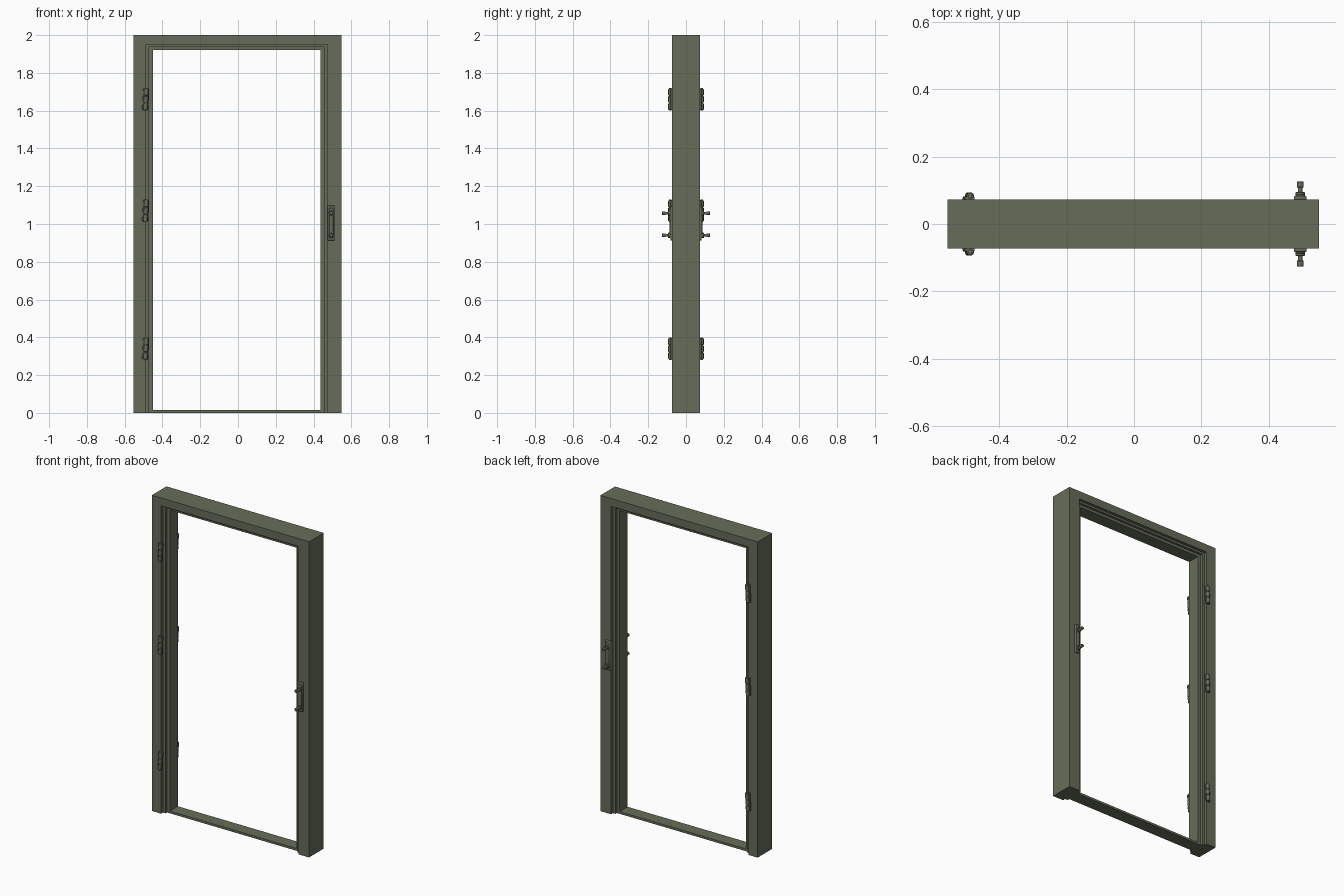
import bpy, bmesh, math
from mathutils import Matrix, Vector

cube = bpy.data.objects.get("Cube")
if cube:
    bpy.data.objects.remove(cube, do_unlink=True)

# Single painted-metal colour
olive = bpy.data.materials.new("olive_paint")
olive.use_nodes = True
COLOUR = (0.135, 0.152, 0.102, 1)
olive.diffuse_color = COLOUR
bsdf = next(n for n in olive.node_tree.nodes if n.type == 'BSDF_PRINCIPLED')
bsdf.inputs["Base Color"].default_value = COLOUR
bsdf.inputs["Roughness"].default_value = 0.7


def finish(name, bm, bevel=0.0):
    bmesh.ops.recalc_face_normals(bm, faces=bm.faces)
    mesh = bpy.data.meshes.new(name)
    bm.to_mesh(mesh)
    bm.free()
    mesh.materials.append(olive)
    obj = bpy.data.objects.new(name, mesh)
    bpy.context.collection.objects.link(obj)
    if bevel:
        mod = obj.modifiers.new("soft_edges", 'BEVEL')
        mod.width = bevel
        mod.segments = 2
        mod.limit_method = 'ANGLE'
    bpy.ops.object.select_all(action='DESELECT')
    obj.select_set(True)
    bpy.context.view_layer.objects.active = obj
    bpy.ops.object.shade_smooth_by_angle(angle=math.radians(35))
    return obj


def add_box(bm, centre, size):
    bmesh.ops.create_cube(bm, size=1, matrix=Matrix.Translation(centre)
                          @ Matrix.Diagonal(Vector(size).to_4d()))


def add_rod(bm, centre, radius, length, along_y=False):
    turn = Matrix.Rotation(math.pi / 2, 4, 'X') if along_y else Matrix()
    bmesh.ops.create_cone(bm, cap_ends=True, segments=14, radius1=radius,
                          radius2=radius, depth=length,
                          matrix=Matrix.Translation(centre) @ turn)


# Door frame: stepped profile swept up, across and down with mitred corners
# Each level is (left x, right x, top z), from the outside to the opening
levels = [(-0.553, 0.549, 2.0), (-0.488, 0.474, 1.95),
          (-0.47, 0.456, 1.937), (-0.45, 0.437, 1.92)]
half = [(0, 0.073), (1, 0.073), (1, 0.055), (2, 0.055), (2, 0.04), (3, 0.04)]
profile = [(i, -y) for i, y in half] + [(i, y) for i, y in reversed(half)]
bm = bmesh.new()
strands = []
for i, y in profile:
    left, right, top = levels[i]
    path = [(left, 0), (left, top), (right, top), (right, 0)]
    strands.append([bm.verts.new((x, y, z)) for x, z in path])
for a, b in zip(strands, strands[1:] + strands[:1]):
    for k in range(3):
        bm.faces.new((a[k], a[k + 1], b[k + 1], b[k]))
for end in (0, 3):
    bm.faces.new([s[end] for s in strands])
finish("door_frame", bm)

# Threshold strip between the posts
bm = bmesh.new()
add_box(bm, (-0.0065, 0, 0.007), (0.89, 0.08, 0.014))
finish("threshold", bm)

for side, s in (("front", -1), ("back", 1)):
    # Hinges: leaf plate with a knuckled barrel
    for label, z in (("upper", 1.66), ("middle", 1.07), ("lower", 0.34)):
        bm = bmesh.new()
        add_box(bm, (-0.49, s * 0.076, z), (0.03, 0.01, 0.112))
        for k in (-1, 0, 1):
            add_rod(bm, (-0.488, s * 0.083, z + k * 0.038), 0.011, 0.034)
        add_rod(bm, (-0.488, s * 0.083, z), 0.007, 0.12)
        bmesh.ops.rotate(bm, verts=bm.verts, cent=(-0.49, 0, z),
                         matrix=Matrix.Rotation(math.radians(3), 3, 'Y'))
        finish(f"{side}_{label}_hinge", bm, 0.002)

    # Lock plate with a raised centre and two pegs
    bm = bmesh.new()
    add_box(bm, (0.493, s * 0.077, 1.005), (0.038, 0.012, 0.186))
    add_box(bm, (0.493, s * 0.082, 1.005), (0.024, 0.012, 0.16))
    finish(f"{side}_lock_plate", bm, 0.004).rotation_euler = (0, 0, 0)
    bm = bmesh.new()
    for z in (0.94, 1.057):
        add_rod(bm, (0.493, s * 0.088, z), 0.014, 0.014, True)
        add_rod(bm, (0.493, s * 0.098, z), 0.007, 0.05, True)
        add_rod(bm, (0.493, s * 0.117, z), 0.01, 0.018, True)
    finish(f"{side}_handle_pegs", bm, 0.002)
